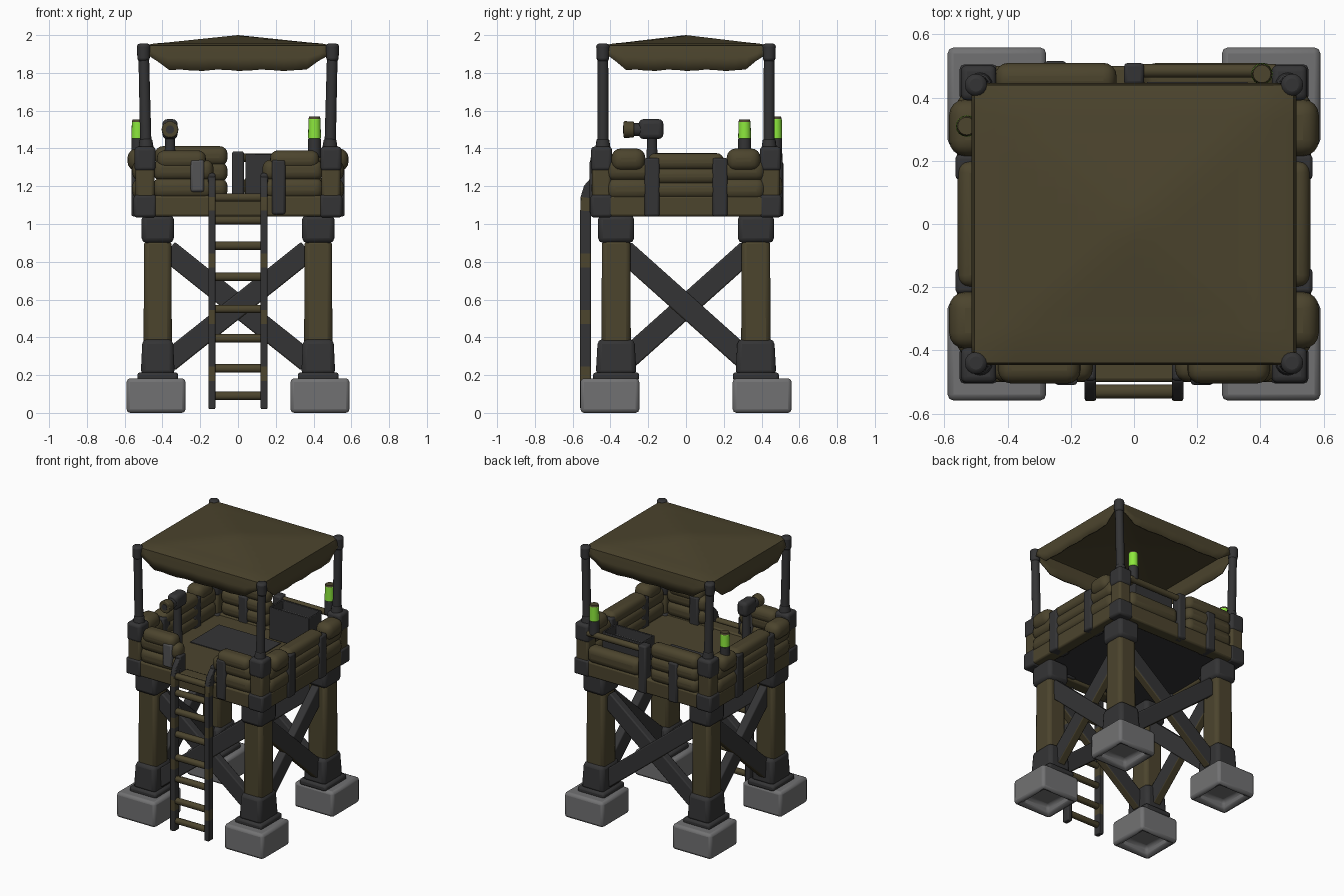
import bpy, bmesh, math
from mathutils import Vector

if "Cube" in bpy.data.objects:
    bpy.data.objects.remove(bpy.data.objects["Cube"])


def mat(name, r, g, b):
    m = bpy.data.materials.new(name)
    m.diffuse_color = (*[(c / 255) ** 2.2 for c in (r, g, b)], 1)
    m.use_nodes = True
    m.node_tree.nodes["Principled BSDF"].inputs["Base Color"].default_value = m.diffuse_color
    return m


OLIVE = mat("olive", 77, 70, 49)
DARK = mat("dark metal", 55, 55, 56)
STEEL = mat("steel grey", 84, 84, 85)
STONE = mat("concrete grey", 113, 113, 114)
GREEN = mat("lantern green", 142, 236, 64)


def finish(name, bm, mats, bevel=0, segs=2, angle=35):
    bmesh.ops.recalc_face_normals(bm, faces=bm.faces)
    me = bpy.data.meshes.new(name)
    bm.to_mesh(me)
    bm.free()
    for m in mats:
        me.materials.append(m)
    ob = bpy.data.objects.new(name, me)
    bpy.context.collection.objects.link(ob)
    if bevel:
        mod = ob.modifiers.new("bevel", 'BEVEL')
        mod.width, mod.segments, mod.limit_method = bevel, segs, 'ANGLE'
    bpy.ops.object.select_all(action='DESELECT')
    ob.select_set(True)
    bpy.context.view_layer.objects.active = ob
    bpy.ops.object.shade_smooth_by_angle(angle=math.radians(angle))
    return ob


def box(name, x, y, z, m, bevel=0.01, segs=2, taper=1):
    """Box from (lo, hi) ranges, optionally tapered towards the top."""
    bm = bmesh.new()
    bmesh.ops.create_cube(bm, size=1)
    for v in bm.verts:
        k = taper if v.co.z > 0 else 1
        v.co = [(r[0] + r[1]) / 2 + c * abs(r[1] - r[0]) * f
                for r, c, f in zip((x, y, z), v.co, (k, k, 1))]
    return finish(name, bm, [m], bevel, segs)


def bag(name, x, y, z):
    size = min(abs(r[1] - r[0]) for r in (x, y, z))
    return box(name, x, y, z, OLIVE, size * 0.42, 4)


def rod(name, a, b, r0, r1, m, n=16, bevel=0.006):
    a, b = Vector(a), Vector(b)
    bm = bmesh.new()
    bmesh.ops.create_cone(bm, cap_ends=True, segments=n, radius1=r0, radius2=r1, depth=(b - a).length)
    q = (b - a).to_track_quat('Z', 'Y')
    for v in bm.verts:
        v.co = q @ v.co + (a + b) / 2
    return finish(name, bm, [m], bevel)


def brace(name, a, b, width, depth):
    """Flat beam whose upward faces are olive."""
    a, b = Vector(a), Vector(b)
    d = (b - a).normalized()
    out = Vector((0, 1, 0)) if abs(d.x) > abs(d.y) else Vector((1, 0, 0))
    up = out.cross(d)
    bm = bmesh.new()
    bmesh.ops.create_cube(bm, size=1)
    for v in bm.verts:
        v.co = (a + b) / 2 + d * v.co.x * (b - a).length + out * v.co.y * depth + up * v.co.z * width
    bm.normal_update()
    for f in bm.faces:
        f.material_index = int(f.normal.z > 0.5 and abs(f.normal.dot(d)) < 0.5)
    finish(name, bm, [DARK, OLIVE], 0.008)


def hollow(name, x, y, z, m, top, inset, depth, bevel):
    """Box with a recess in its top or bottom."""
    bm = bmesh.new()
    bmesh.ops.create_cube(bm, size=1)
    for v in bm.verts:
        v.co = [(r[0] + r[1]) / 2 + c * (r[1] - r[0]) for r, c in zip((x, y, z), v.co)]
    bm.normal_update()
    s = 1 if top else -1
    f = [f for f in bm.faces if f.normal.z * s > 0.9]
    bmesh.ops.inset_region(bm, faces=f, thickness=inset)
    bmesh.ops.inset_region(bm, faces=f, thickness=inset * 0.4)
    for v in f[0].verts:
        v.co.z -= s * depth
    return finish(name, bm, [m], bevel)


def span(c, h):
    return (c - h, c + h)


# Feet, legs, corner posts and canopy poles
for sx in (-1, 1):
    for sy in (-1, 1):
        x, y = sx * 0.425, sy * 0.37
        hollow("foot", span(sx * 0.434, 0.156), span(sy * 0.403, 0.156), (0, 0.183), STONE, False, 0.055, 0.06, 0.028)
        box("foot_collar", span(x, 0.108), span(y, 0.122), (0.17, 0.215), DARK, 0.015)
        box("leg_base", span(x, 0.09), span(y, 0.108), (0.2, 0.39), DARK, 0.025, 2, 0.9)
        box("leg", span(x, 0.075), span(y, 0.078), (0.36, 0.92), OLIVE, 0.025, 2, 0.96)
        box("leg_cap", span(x, 0.085), span(y, 0.095), (0.9, 1.05), DARK, 0.025)
        px, py = sx * 0.492, sy * 0.447
        box("corner_post", span(px, 0.05), span(py, 0.05), (1.1, 1.32), OLIVE, 0.015)
        box("corner_shoe", span(px, 0.06), span(py, 0.058), (1.035, 1.155), DARK, 0.015)
        box("corner_cap", span(px, 0.056), span(py, 0.056), (1.28, 1.41), DARK, 0.02, 3)
        a = (sx * 0.487, sy * 0.44)
        rod("canopy_pole", (*a, 1.38), (sx * 0.5, sy * 0.44, 1.93), 0.03, 0.028, DARK)
        rod("pole_collar", (*a, 1.39), (*a, 1.45), 0.042, 0.033, DARK)
        rod("pole_head", (sx * 0.5, sy * 0.44, 1.86), (sx * 0.5, sy * 0.44, 1.955), 0.032, 0.036, DARK, 16, 0.015)

# Cross braces on all four sides
for s in (-1, 1):
    for t in (-1, 1):
        o = t * 0.004
        brace("side_brace", (s * 0.42 + o, -0.33, 0.565 + t * 0.295),
              (s * 0.42 + o, 0.33, 0.565 - t * 0.295), 0.118, 0.06)
        brace("front_back_brace", (-0.37, s * 0.37 + o, 0.565 + t * 0.295),
              (0.37, s * 0.37 + o, 0.565 - t * 0.295), 0.115, 0.06)

# Platform floor and edge beams
box("floor_underside", (-0.5, 0.5), (-0.45, 0.45), (1.06, 1.11), DARK, 0)
box("floor", (-0.5, 0.5), (-0.45, 0.45), (1.11, 1.14), OLIVE, 0)
box("floor_patch", (-0.35, 0.15), (-0.05, 0.28), (1.139, 1.145), DARK, 0)
for s in (-1, 1):
    box("side_beam", span(s * 0.505, 0.045), (-0.48, 0.48), (1.04, 1.15), OLIVE, 0.012)
    box("end_beam", (-0.53, 0.53), span(s * 0.455, 0.045), (1.04, 1.15), OLIVE, 0.012)

# Sandbag walls on the left and right sides
for s in (-1, 1):
    for z in (1.185, 1.285):
        for a, b in ((-0.42, -0.17), (0.17, 0.42)):
            bag("side_sandbag", span(s * 0.505, 0.055), (a, b), span(z, 0.058))
    for i in range(3):
        bag("middle_sandbag", span(s * 0.5, 0.058), (-0.2, 0.2), span(1.18 + i * 0.075, 0.045))
    for t in (-1, 1):
        bag("side_top_roll", span(s * 0.52, 0.065), span(t * 0.305, 0.09), (1.28, 1.4))
        box("side_strap", span(s * 0.505, 0.06), span(t * 0.18, 0.04), (1.04, 1.35), DARK, 0.012)

# Front sandbags either side of the ladder opening
for s in (-1, 1):
    for z in (1.19, 1.285):
        bag("front_sandbag", span(s * 0.29, 0.16), span(-0.45, 0.05), span(z, 0.055))
    bag("front_top_roll", span(s * 0.3, 0.13), span(-0.45, 0.055), (1.29, 1.39))
    box("front_strap", span(s * 0.215, 0.036), span(-0.45, 0.06), (1.05 if s > 0 else 1.17, 1.34),
        STEEL if s < 0 else DARK, 0.012)
    box("gate_post", span(s * 0.14, 0.02), span(-0.46, 0.035), (1.04, 1.27), DARK, 0.01)

# Back wall: sandbags on one half, crate behind a rail on the other
for i in range(3):
    bag("back_sandbag", (-0.44, -0.055), span(0.46, 0.05), span(1.19 + i * 0.085, 0.052))
box("back_post", span(0, 0.032), span(0.475, 0.035), (1.04, 1.385), DARK, 0.012)
box("back_strap", span(-0.25, 0.036), span(0.46, 0.056), (1.04, 1.33), DARK, 0.012)
bag("back_low_sandbag", (0.03, 0.45), span(0.46, 0.05), (1.14, 1.26))
rod("back_rail", (0.02, 0.485, 1.35), (0.45, 0.485, 1.35), 0.022, 0.022, OLIVE)
hollow("crate", (0.04, 0.36), (0.3, 0.45), (1.14, 1.37), DARK, True, 0.015, 0.07, 0.004)

# Ladder: swept rails that bend in at the top, with alternating bands
for s in (-1, 1):
    path = [(-0.532, 0.02 + 0.075 * i) for i in range(15)] + [(-0.53, 1.14), (-0.515, 1.19), (-0.485, 1.225), (-0.44, 1.235)]
    bm = bmesh.new()
    rings = []
    for i, (y, z) in enumerate(path):
        p, q = path[max(i - 1, 0)], path[min(i + 1, len(path) - 1)]
        d = Vector((0, q[0] - p[0], q[1] - p[1])).normalized()
        n = Vector((0, d.z, -d.y)) * 0.028
        c = Vector((s * 0.138, y, z))
        w = Vector((0.018, 0, 0))
        rings.append([bm.verts.new(c + e) for e in (n + w, n - w, -n - w, -n + w)])
    for i in range(len(rings) - 1):
        for k in range(4):
            f = bm.faces.new((rings[i][k], rings[i][k - 1], rings[i + 1][k - 1], rings[i + 1][k]))
            f.material_index = int(i % 4 == 2)
    bm.faces.new(rings[0])
    bm.faces.new(rings[-1])
    finish("ladder_rail", bm, [DARK, OLIVE], 0.006)
for z in (0.09, 0.235, 0.395, 0.55, 0.72, 0.885, 1.02, 1.14):
    rod("ladder_rung", (-0.14, -0.53, z), (0.14, -0.53, z), 0.023, 0.023, OLIVE, 12)

# Canopy: low peaked cloth with a hanging valance on each side
HX, HY, N = 0.505, 0.44, 16
bm = bmesh.new()
grid = {}
for i in range(N + 1):
    for j in range(N + 1):
        u, v = 2 * i / N - 1, 2 * j / N - 1
        m = max(abs(u), abs(v))
        z = 2.0 - 0.042 * min(1, m / 0.8) - 0.014 * max(0, m - 0.85) / 0.15
        grid[i, j] = bm.verts.new((u * HX, v * HY, z))
for i in range(N):
    for j in range(N):
        bm.faces.new((grid[i, j], grid[i + 1, j], grid[i + 1, j + 1], grid[i, j + 1]))
for side in range(4):
    s = 1 if side % 2 else -1
    prev = None
    for k in range(N + 1):
        e = N if s > 0 else 0
        top = grid[(k, e) if side < 2 else (e, k)]
        t = 2 * k / N - 1
        drop = 0.045 + 0.085 * min(1, max(0, (0.95 - abs(t)) / 0.18)) + 0.004 * math.sin(k * 1.7)
        col = [top]
        for h in (0.5, 1):
            c = top.co.copy()
            c.z -= drop * h
            if side < 2:
                c.y += s * 0.006
                c.x *= 1 - 0.04 * h
            else:
                c.x += s * 0.01
                c.y *= 1 - 0.04 * h
            col.append(bm.verts.new(c))
        if prev:
            for a in (0, 1):
                bm.faces.new((prev[a], col[a], col[a + 1], prev[a + 1]))
        prev = col
canopy = finish("canopy", bm, [OLIVE], 0, 0, 40)
sol = canopy.modifiers.new("thickness", 'SOLIDIFY')
sol.thickness = 0.01

# Green lanterns with olive lids
for x, y, top in ((0.405, 0.475, 1.56), (-0.53, 0.31, 1.545)):
    rod("lantern_base", (x, y, 1.35), (x, y, 1.455), 0.034, 0.034, DARK)
    rod("lantern_glass", (x, y, 1.45), (x, y, top), 0.034, 0.032, GREEN)
    rod("lantern_lid", (x, y, top - 0.004), (x, y, top + 0.008), 0.032, 0.028, OLIVE, 16, 0)

# Spotting scope on a stand
X = -0.36
rod("scope_stand", (X, -0.18, 1.13), (X, -0.18, 1.46), 0.035, 0.026, DARK)
box("scope_body", span(X, 0.04), (-0.25, -0.12), (1.45, 1.555), DARK, 0.025, 3)
rod("scope_tube", (X, -0.29, 1.5), (X, -0.22, 1.5), 0.034, 0.036, DARK)
rod("scope_hood", (X, -0.33, 1.5), (X, -0.275, 1.5), 0.045, 0.042, OLIVE)
rod("scope_lens", (X, -0.334, 1.5), (X, -0.328, 1.5), 0.022, 0.022, DARK, 16, 0)
